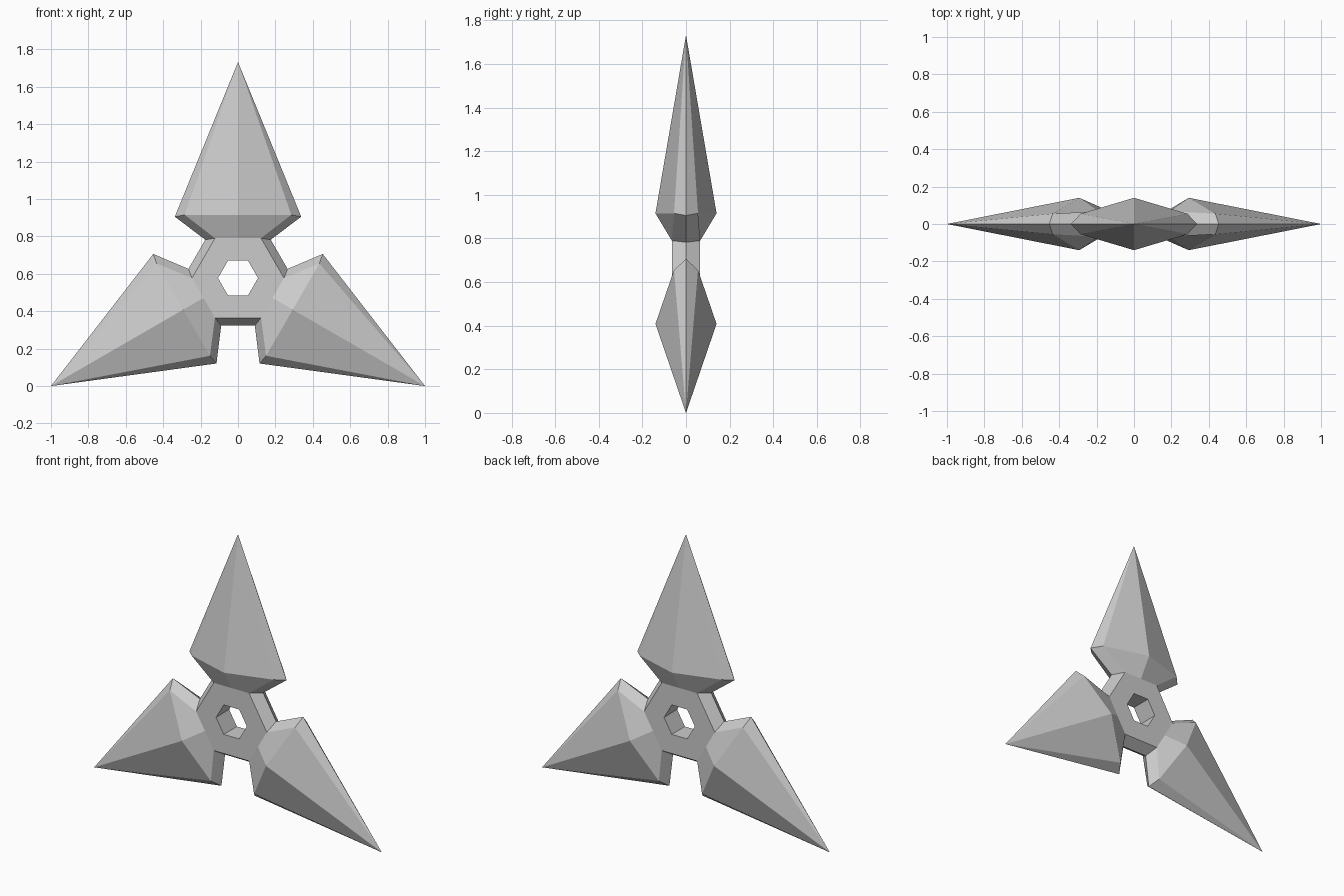
import bpy
import bmesh
from math import sin, cos, radians, sqrt
from mathutils import Matrix, Vector

cube = bpy.data.objects.get("Cube")
if cube:
    bpy.data.objects.remove(cube, do_unlink=True)

CENTRE = Matrix.Translation((0, 0, 0.577))
TIP = 1.155            # centre to blade tip
HALF = 0.065           # half thickness of the hub
APOTHEM = 0.213        # hub centre to its flat sides
CORNER = APOTHEM * 2 / sqrt(3)
HOLE = 0.107
NECK_SIDE, NECK_R = 0.175, 0.205   # ridge point where blade meets hub

steel = bpy.data.materials.new("steel grey")
steel.use_nodes = True
colour = (0.6, 0.6, 0.6, 1)
steel.diffuse_color = colour
bsdf = next(n for n in steel.node_tree.nodes if n.type == 'BSDF_PRINCIPLED')
bsdf.inputs["Base Color"].default_value = colour


def finish(bm, name, matrix):
    bmesh.ops.remove_doubles(bm, verts=bm.verts, dist=0.0005)
    bmesh.ops.recalc_face_normals(bm, faces=bm.faces)
    bm.transform(matrix)
    mesh = bpy.data.meshes.new(name)
    bm.to_mesh(mesh)
    bm.free()
    mesh.materials.append(steel)
    bpy.context.collection.objects.link(bpy.data.objects.new(name, mesh))


def face(bm, *points):
    bm.faces.new([bm.verts.new(p) for p in points])


def ring(ridge, edge, middle):
    """Eight-sided section from its ridge, edge and middle points."""
    quarter = [Vector(ridge), Vector(edge), Vector(middle)]
    half = quarter + [Vector((-p.x, p.y, p.z)) for p in quarter[1::-1]]
    return half + [Vector((p.x, -p.y, p.z)) for p in half[3:0:-1]]


def blade(name, angle):
    bm = bmesh.new()
    wide = ring((0.338, 0, 0.328), (0.285, -0.055, 0.338), (0, -0.14, 0.338))
    neck = ring((NECK_SIDE, 0, NECK_R), (CORNER / 2, -HALF, APOTHEM), (0, -HALF, APOTHEM))
    for i in range(8):
        j = (i + 1) % 8
        face(bm, wide[i], wide[j], (0, 0, TIP))
        face(bm, neck[i], neck[j], wide[j], wide[i])
    finish(bm, name, CENTRE @ Matrix.Rotation(radians(angle), 4, 'Y'))


def polar(radius, angle, y):
    a = radians(angle)
    return Vector((radius * cos(a), y, radius * sin(a)))


def hub():
    bm = bmesh.new()
    # ridge along each open side, meeting the blade necks
    out = NECK_SIDE * sin(radians(60)) + NECK_R / 2
    along = NECK_R * sin(radians(60)) - NECK_SIDE / 2
    for k in range(6):
        a, b = 60 * k, 60 * (k + 1)
        face(bm, *[polar(HOLE, t, y) for t, y in ((a, -HALF), (b, -HALF), (b, HALF), (a, HALF))])
        for y in (-HALF, HALF):
            face(bm, polar(CORNER, a, y), polar(CORNER, b, y), polar(HOLE, b, y), polar(HOLE, a, y))
            if k % 2 == 0:
                normal = polar(out, a + 30, 0)
                side = polar(along, a + 120, 0)
                face(bm, polar(CORNER, a, y), polar(CORNER, b, y), normal + side, normal - side)
    finish(bm, "hub", CENTRE)


hub()
for name, angle in (("top_blade", 0), ("left_blade", 120), ("right_blade", 240)):
    blade(name, angle)
